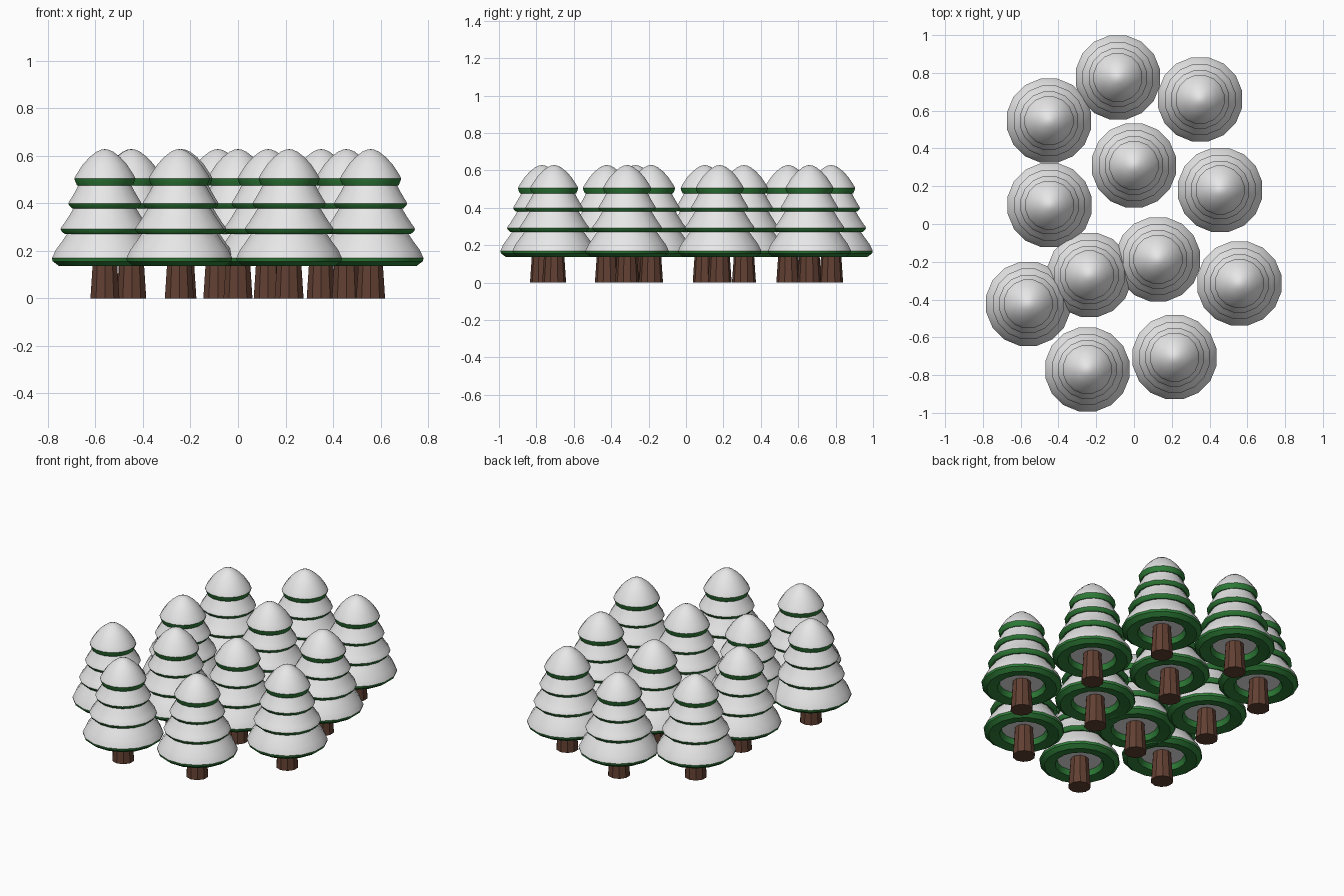
import bpy, bmesh, math

if "Cube" in bpy.data.objects:
    bpy.data.objects.remove(bpy.data.objects["Cube"])


def material(name, rgb):
    m = bpy.data.materials.new(name)
    m.diffuse_color = (*rgb, 1)
    m.use_nodes = True
    m.node_tree.nodes["Principled BSDF"].inputs["Base Color"].default_value = m.diffuse_color
    return m


SNOW = material("snow_white", (0.80, 0.80, 0.80))
GREEN = material("needle_green", (0.028, 0.21, 0.04))
BROWN = material("bark_brown", (0.12, 0.05, 0.032))


def lathe(name, profile, sides, mats, rule):
    """Spin a (radius, z) profile; rule(segment index) gives the material slot."""
    bm = bmesh.new()
    rings = []
    for r, z in profile:
        if r < 1e-5:
            rings.append([bm.verts.new((0, 0, z))] * sides)
            continue
        angles = [2 * math.pi * (i + 0.5) / sides for i in range(sides)]
        rings.append([bm.verts.new((r * math.cos(a), r * math.sin(a), z)) for a in angles])
    for k in range(len(rings) - 1):
        lo, hi = rings[k], rings[k + 1]
        for i in range(sides):
            j = (i + 1) % sides
            corners = list(dict.fromkeys((lo[i], lo[j], hi[j], hi[i])))
            bm.faces.new(corners).material_index = rule(k)
    bmesh.ops.recalc_face_normals(bm, faces=bm.faces)
    mesh = bpy.data.meshes.new(name)
    bm.to_mesh(mesh)
    bm.free()
    for m in mats:
        mesh.materials.append(m)
    return mesh


# Each tier: snow ceiling inside, green rim underneath, snow on the outside
def tier(name, rim, inner, bottom, z0, z1, top):
    prof = [(0, z1 + 0.005), (inner, z1 + 0.005), (inner + 0.012, z0 + 0.008),
            (bottom, z0), (rim - 0.003, z0 + (z1 - z0) * 0.55), (rim, z1 - 0.003),
            (rim - 0.004, z1 + 0.006)] + top
    return lathe(name, prof, 16, [SNOW, GREEN], lambda k: 1 if 1 <= k <= 4 else 0)


parts = {
    "lower_tier": tier("lower_tier", 0.227, 0.125, 0.198, 0.137, 0.172,
                       [(0.210, 0.205), (0.180, 0.245), (0.153, 0.285), (0, 0.30)]),
    "second_tier": tier("second_tier", 0.190, 0.115, 0.172, 0.270, 0.295,
                        [(0.175, 0.315), (0.152, 0.350), (0.128, 0.390), (0, 0.41)]),
    "third_tier": tier("third_tier", 0.157, 0.095, 0.142, 0.379, 0.402,
                       [(0.145, 0.420), (0.126, 0.452), (0.106, 0.490), (0, 0.50)]),
    "top_tier": tier("top_tier", 0.131, 0.075, 0.120, 0.476, 0.508,
                     [(0.117, 0.530), (0.094, 0.564), (0.066, 0.594),
                      (0.036, 0.617), (0.015, 0.626), (0, 0.628)]),
    "trunk": lathe("trunk", [(0, 0), (0.064, 0), (0.051, 0.19), (0, 0.19)],
                   10, [BROWN], lambda k: 0),
}

# Tree positions
spots = [(-0.085, 0.776), (0.35, 0.66), (-0.45, 0.547), (0.0, 0.31),
         (-0.447, 0.10), (0.456, 0.18), (-0.236, -0.27), (0.127, -0.187),
         (-0.56, -0.423), (0.558, -0.315), (-0.247, -0.776 + 0.006), (0.215, -0.705)]

for n, (x, y) in enumerate(spots, 1):
    for part, mesh in parts.items():
        ob = bpy.data.objects.new(f"tree_{n:02d}_{part}", mesh)
        ob.location = (x, y, 0)
        bpy.context.collection.objects.link(ob)
        if n == 1:  # meshes are shared, so smoothing the first tree is enough
            bpy.context.view_layer.objects.active = ob
            ob.select_set(True)
bpy.ops.object.shade_smooth_by_angle(angle=math.radians(35))
